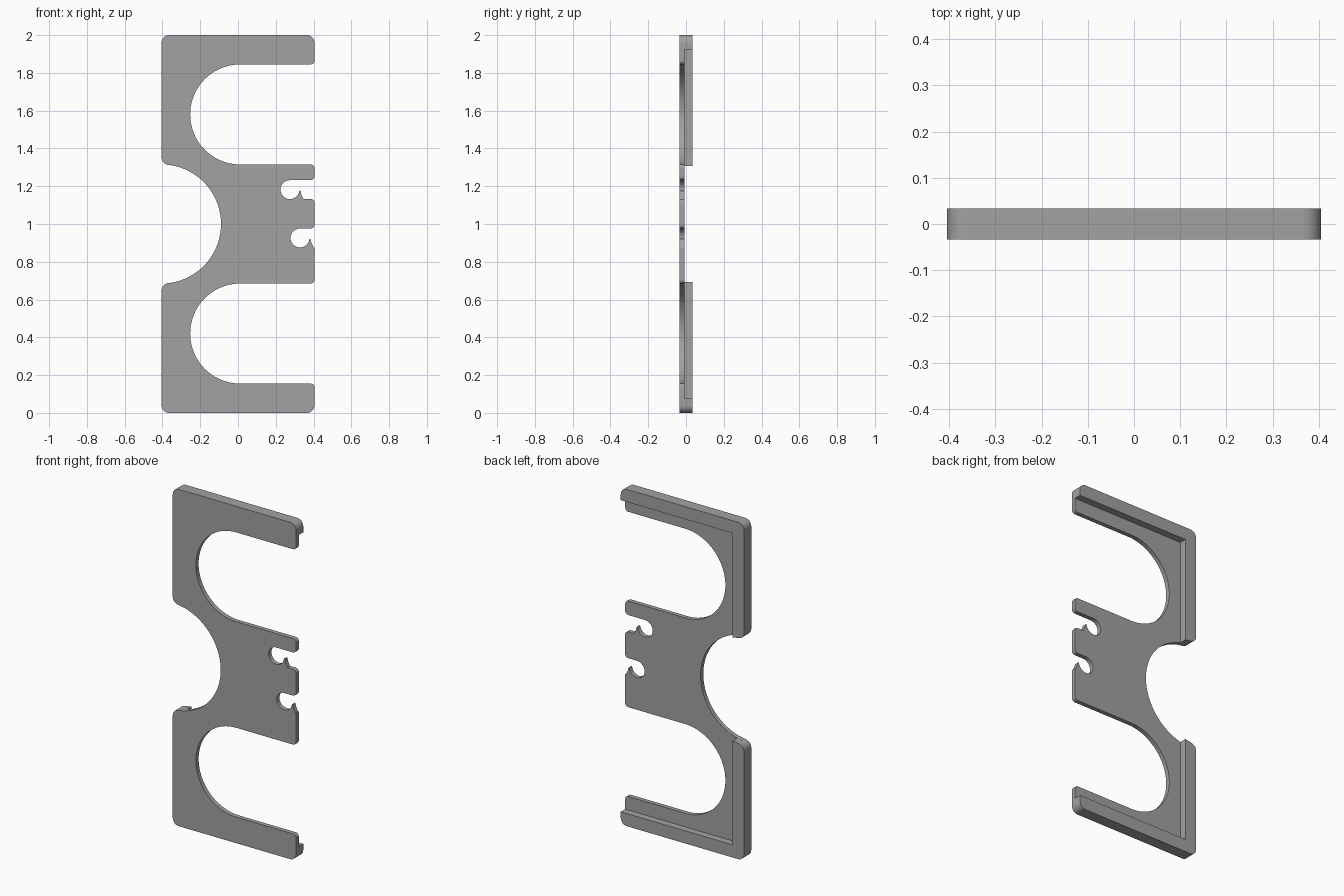
import bpy, bmesh, math
from mathutils import Vector

cube = bpy.data.objects.get("Cube")
if cube:
    bpy.data.objects.remove(cube)

W = 0.405                        # half width
FRONT, STEP, BACK = -0.034, -0.008, 0.034
RIM = 0.075                      # rim width
CORNER, SMALL = 0.04, 0.02       # corner radii
BITE = 0.315                     # radius of the side cutout
SLOT_R, SLOT_X, SLOT_Z = 0.265, 0.012, 1.58

grey = bpy.data.materials.new("plain grey")
grey.use_nodes = True
colour = (0.36, 0.36, 0.36, 1)
grey.diffuse_color = colour
grey.node_tree.nodes["Principled BSDF"].inputs["Base Color"].default_value = colour


def arc(cx, cz, r, a0, a1, n):
    angles = [math.radians(a0 + (a1 - a0) * i / n) for i in range(n + 1)]
    return [(cx + r * math.cos(a), cz + r * math.sin(a), 0) for a in angles]


def rounded(points, n=8):
    """Replace each right-angled corner (x, z, radius) by an arc."""
    out = []
    for i, (x, z, r) in enumerate(points):
        p = Vector((x, z))
        if r == 0:
            out.append(p)
            continue
        a = (Vector(points[i - 1][:2]) - p).normalized() * r
        b = (Vector(points[(i + 1) % len(points)][:2]) - p).normalized() * r
        for k in range(n + 1):
            t = math.pi / 2 * k / n
            out.append(p + a * (1 - math.sin(t)) + b * (1 - math.cos(t)))
    return out


def mirrored(points):
    return [(x, 2 - z, r) for x, z, r in reversed(points)]


def extrude(name, points, y0, y1, front_cap=True):
    bm = bmesh.new()
    face = bm.faces.new([bm.verts.new((p.x, y0, p.y)) for p in rounded(points)])
    made = bmesh.ops.extrude_face_region(bm, geom=[face], use_keep_orig=True)
    moved = [v for v in made["geom"] if isinstance(v, bmesh.types.BMVert)]
    bmesh.ops.translate(bm, verts=moved, vec=(0, y1 - y0, 0))
    bmesh.ops.recalc_face_normals(bm, faces=bm.faces)
    if not front_cap:
        bmesh.ops.delete(bm, geom=[face], context='FACES_ONLY')
    mesh = bpy.data.meshes.new(name)
    bm.to_mesh(mesh)
    bm.free()
    mesh.materials.append(grey)
    obj = bpy.data.objects.new(name, mesh)
    bpy.context.collection.objects.link(obj)
    bpy.ops.object.select_all(action='DESELECT')
    obj.select_set(True)
    bpy.context.view_layer.objects.active = obj
    bpy.ops.object.shade_smooth_by_angle(angle=math.radians(30))


# Rounded corner where the side edge runs into the round side cutout
rise = math.sqrt((BITE + CORNER) ** 2 - CORNER ** 2)
tangent = math.degrees(math.atan2(rise, CORNER))
side_corner = arc(CORNER - W, 1 + rise, CORNER, 180, 180 + tangent, 8)

# Upper half of the plate outline, from the middle tab round to the cutout
upper = [(W, SLOT_Z - SLOT_R, SMALL)]
upper += arc(SLOT_X, SLOT_Z, SLOT_R, 270, 90, 48)
upper += [(W, SLOT_Z + SLOT_R, SMALL), (W, 2, CORNER), (-W, 2, CORNER)]
upper += side_corner + arc(-W, 1, BITE, tangent, 0, 32)[1:]


def notch(cx, cz, lip):
    """Round hook notch with a small pointed barb, open to the right."""
    r = 0.05
    pts = [(W, cz - r, lip), (cx + 0.072, cz - r, 0),
           (cx + 0.061, cz - 0.027, 0), (cx + 0.055, cz - 0.006, 0)]
    return pts + arc(cx, cz, r, -4, -270, 32) + [(W, cz + r, SMALL)]


outline = upper + mirrored(upper)[1:]
outline += notch(0.328, 0.926, 0) + notch(0.275, 1.182, SMALL)
extrude("plate", outline, FRONT, STEP)

# Raised L-shaped rims on the back, upper and lower
end_angle = math.degrees(math.acos(RIM / BITE))
rim = [(W, 2 - RIM, 0), (W, 2, CORNER), (-W, 2, CORNER)]
rim += side_corner + arc(-W, 1, BITE, tangent, end_angle, 4)[1:]
rim += [(RIM - W, 2 - RIM, 0)]
extrude("upper_rim", rim, STEP, BACK, front_cap=False)
extrude("lower_rim", mirrored(rim), STEP, BACK, front_cap=False)
